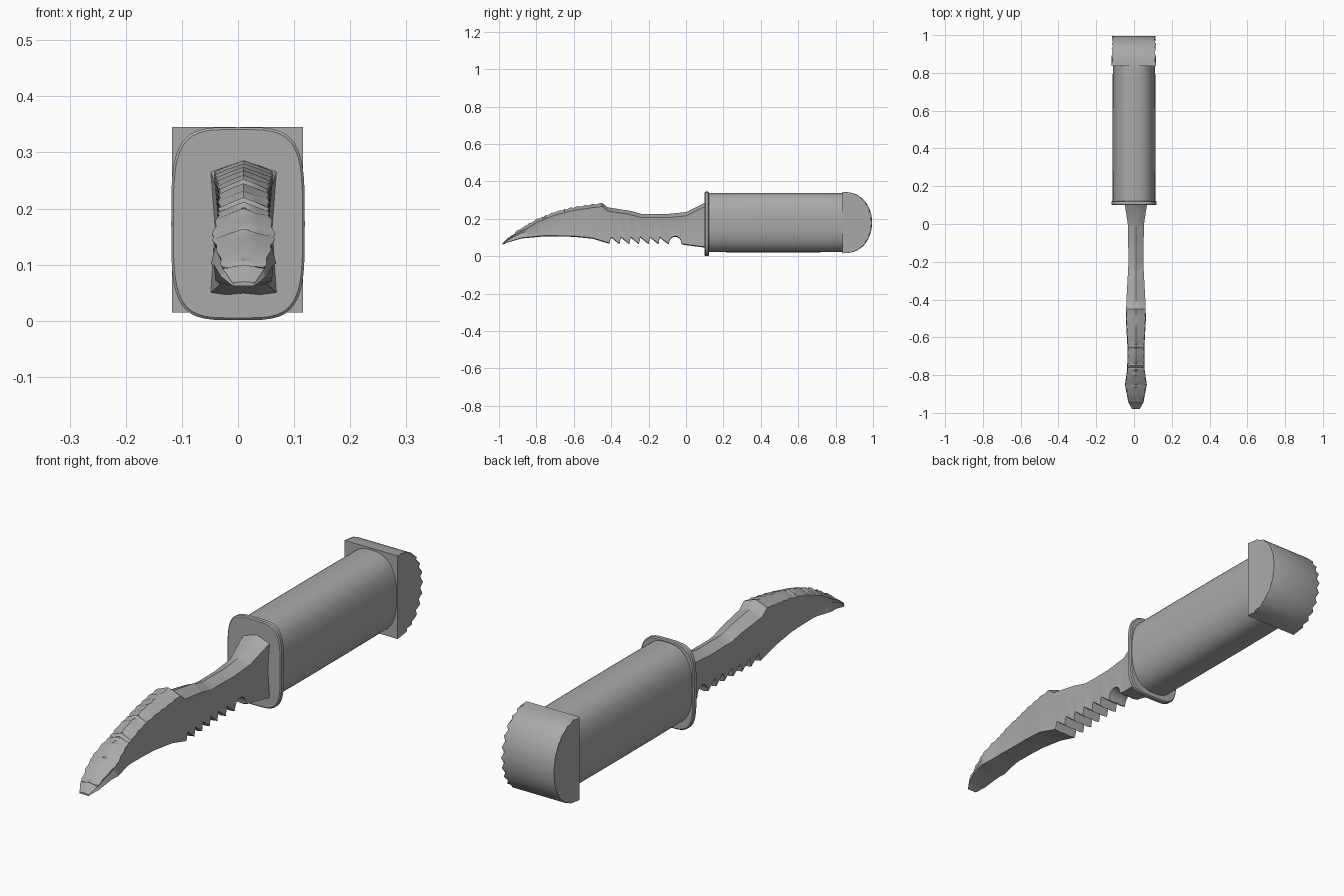
import bpy
import bmesh
import math

old = bpy.data.objects.get("Cube")
if old:
    bpy.data.objects.remove(old, do_unlink=True)

grey = bpy.data.materials.new("plain_grey")
grey.use_nodes = True
colour = (0.4, 0.4, 0.4, 1)
grey.diffuse_color = colour
grey.node_tree.nodes["Principled BSDF"].inputs["Base Color"].default_value = colour


def loft(name, rings, angle):
    """Skin a list of equal-length closed rings and cap both ends."""
    bm = bmesh.new()
    loops = [[bm.verts.new(p) for p in ring] for ring in rings]
    n = len(loops[0])
    for a, b in zip(loops, loops[1:]):
        for i in range(n):
            j = (i + 1) % n
            bm.faces.new((a[i], a[j], b[j], b[i]))
    bm.faces.new(loops[0])
    bm.faces.new(loops[-1])
    bmesh.ops.recalc_face_normals(bm, faces=bm.faces)
    mesh = bpy.data.meshes.new(name)
    bm.to_mesh(mesh)
    bm.free()
    mesh.materials.append(grey)
    obj = bpy.data.objects.new(name, mesh)
    bpy.context.collection.objects.link(obj)
    bpy.ops.object.select_all(action="DESELECT")
    obj.select_set(True)
    bpy.context.view_layer.objects.active = obj
    bpy.ops.object.shade_smooth_by_angle(angle=math.radians(angle))
    return obj


def oval(y, half_w, half_h, power, zc, n=48):
    """Superellipse ring across the length of the knife."""
    ring = []
    for i in range(n):
        t = 2 * math.pi * i / n
        c, s = math.cos(t), math.sin(t)
        ring.append((half_w * math.copysign(abs(c) ** (2 / power), c), y,
                     zc + half_h * math.copysign(abs(s) ** (2 / power), s)))
    return ring


def sample(curve, y):
    """Linear interpolation along (y, value) pairs."""
    for (y0, v0), (y1, v1) in zip(curve, curve[1:]):
        if y <= y1:
            return v0 + (v1 - v0) * max(0, y - y0) / (y1 - y0)
    return curve[-1][1]


# Handle: long rounded grip
loft("handle", [oval(y, w, h, 2.5, 0.18) for y, w, h in
                ((0.11, 0.113, 0.158), (0.3, 0.114, 0.159),
                 (0.6, 0.114, 0.159), (0.86, 0.112, 0.158))], 40)

# Guard: thin rounded plate with a softened rim
loft("guard", [oval(y, w, h, 4, 0.173) for y, w, h in
               ((0.1, 0.115, 0.168), (0.104, 0.119, 0.172),
                (0.118, 0.119, 0.172), (0.122, 0.115, 0.168))], 40)

# Pommel: half-round block with lightly notched side edges
steps = 24
outline = [(0.836, 0.015), (0.836, 0.345)]
for i in range(steps + 1):
    t = math.pi * (0.5 - i / steps)
    outline.append((0.85 + 0.145 * math.cos(t) ** 0.9 if 0 < i < steps else 0.85,
                    0.18 + 0.163 * math.sin(t)))
pommel_rings = []
for x in (-0.118, -0.106, 0.104, 0.116):
    rim = abs(x) > 0.11
    ring = []
    for i, (y, z) in enumerate(outline):
        notch = 0.007 if rim and i > 2 and i % 2 else 0
        ring.append((x - math.copysign(notch, x), y - notch, z))
    pommel_rings.append(ring)
loft("pommel", pommel_rings, 40)

# Blade outline along its length: spine, belly and half width
spine = [(-0.98, 0.07), (-0.95, 0.1), (-0.9, 0.14), (-0.8, 0.2), (-0.7, 0.24),
         (-0.6, 0.265), (-0.5, 0.28), (-0.45, 0.286), (-0.42, 0.262),
         (-0.3, 0.243), (-0.24, 0.227), (-0.1, 0.226), (0, 0.236), (0.11, 0.29)]
belly = [(-0.98, 0.062), (-0.95, 0.075), (-0.88, 0.095), (-0.75, 0.107),
         (-0.6, 0.104), (-0.5, 0.094), (-0.41, 0.067)]
width = [(-0.98, 0.02), (-0.945, 0.04), (-0.85, 0.058), (-0.77, 0.046),
         (-0.65, 0.045), (-0.5, 0.053), (-0.4, 0.05), (-0.2, 0.039),
         (0, 0.043), (0.11, 0.06)]

# Saw teeth, then the round finger notch and the root under the blade
teeth, pitch = 6, 0.052
for k in range(teeth):
    y = -0.4 + k * pitch
    belly += [(y, 0.1), (y + pitch * 0.85, 0.064)]
for i in range(9):
    t = math.pi * i / 8
    belly.append((-0.058 - 0.034 * math.cos(t), 0.066 + 0.038 * math.sin(t)))
belly += [(-0.018, 0.062), (0.11, 0.045)]

# Blade: ridged spine, slightly hollow flanks and a shallow channel below
stations = sorted({round(y, 4) for y, _ in spine + belly + width}
                  | {round(-0.96 + 0.02 * i, 4) for i in range(27)})
blade_rings = []
for i, y in enumerate(stations):
    top, low, w = sample(spine, y), sample(belly, y), sample(width, y)
    nick = 0.006 if i % 2 and -0.95 < y < -0.45 else 0
    rise = min(0.02, (top - low) * 0.3)
    half = [(0, top - nick), (w * 0.5, top - rise * 0.45 - nick),
            (w - nick * 0.7, top - rise), (w * 0.87, (top + low) / 2),
            (w, low + rise * 0.2), (w * 0.5, low), (0, low + rise * 0.15)]
    half += [(-x, z) for x, z in half[-2:0:-1]]
    blade_rings.append([(0.01 + x, y, z) for x, z in half])
loft("blade", blade_rings, 35)
